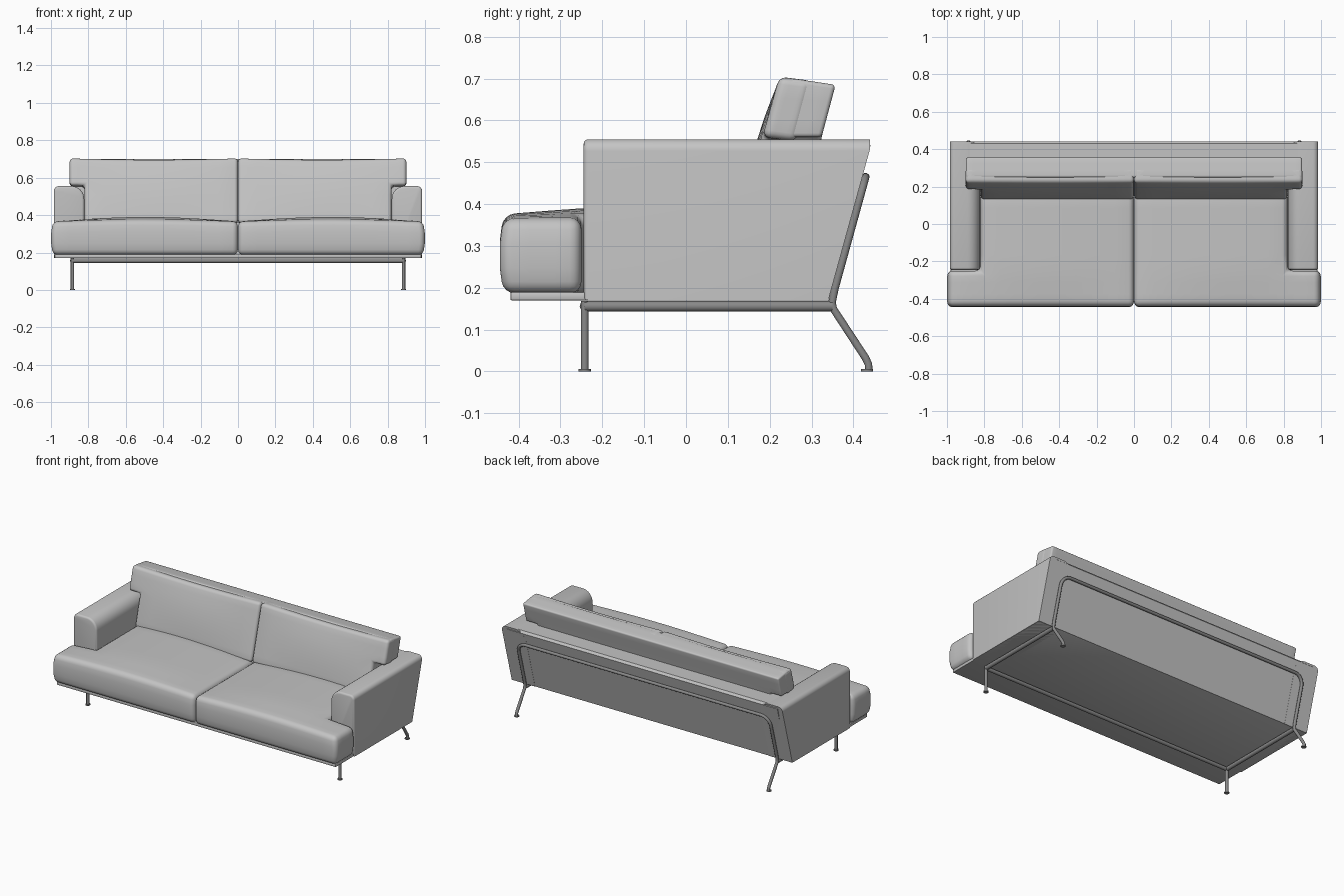
import bpy, bmesh
from math import sin, cos, pi, radians

cube = bpy.data.objects.get("Cube")
if cube:
    bpy.data.objects.remove(cube, do_unlink=True)


def material(name, value):
    m = bpy.data.materials.new(name)
    m.use_nodes = True
    col = (value, value, value, 1)
    m.diffuse_color = col
    m.node_tree.nodes["Principled BSDF"].inputs["Base Color"].default_value = col
    return m


FABRIC = material("light grey fabric", 0.55)
METAL = material("dark grey metal", 0.25)


def finish(bm, name, mat, bevel=0.0, segments=4, pick=lambda e: True):
    """Round the chosen sharp edges, then turn the bmesh into a smooth object."""
    bmesh.ops.recalc_face_normals(bm, faces=bm.faces)
    if bevel:
        sharp = [e for e in bm.edges if len(e.link_faces) == 2
                 and e.calc_face_angle() > radians(40) and pick(e)]
        bmesh.ops.bevel(bm, geom=sharp, offset=bevel, segments=segments,
                        profile=0.5, affect='EDGES', clamp_overlap=True)
    mesh = bpy.data.meshes.new(name)
    bm.to_mesh(mesh)
    bm.free()
    mesh.materials.append(mat)
    ob = bpy.data.objects.new(name, mesh)
    bpy.context.collection.objects.link(ob)
    bpy.ops.object.select_all(action='DESELECT')
    ob.select_set(True)
    bpy.context.view_layer.objects.active = ob
    bpy.ops.object.shade_smooth_by_angle(angle=radians(35))
    return ob


def loft(name, ring_a, ring_b, mat, **kw):
    """Closed solid between two matching outlines."""
    bm = bmesh.new()
    a = [bm.verts.new(p) for p in ring_a]
    b = [bm.verts.new(p) for p in ring_b]
    bm.faces.new(a)
    bm.faces.new(b)
    for i in range(len(a)):
        j = (i + 1) % len(a)
        bm.faces.new((a[i], a[j], b[j], b[i]))
    return finish(bm, name, mat, **kw)


def steps(start, *spans):
    """Grid positions: each span is (end, number of cells)."""
    out = [start]
    for end, n in spans:
        base = out[-1]
        out += [base + (end - base) * k / n for k in range(1, n + 1)]
    return out


def pillow(name, us, vs, keep, place, bevel, levels=3):
    """Upholstered slab over the kept cells of a grid; place maps u, v, w to a point."""
    bm = bmesh.new()
    verts = {}

    def vert(i, j, k):
        if (i, j, k) not in verts:
            verts[i, j, k] = bm.verts.new(place(us[i], vs[j], k / levels))
        return verts[i, j, k]

    cells = {(i, j) for i in range(len(us) - 1) for j in range(len(vs) - 1)
             if keep((us[i] + us[i + 1]) / 2, (vs[j] + vs[j + 1]) / 2)}
    for i, j in cells:
        corners = [(i, j), (i + 1, j), (i + 1, j + 1), (i, j + 1)]
        for k in (0, levels):
            bm.faces.new([vert(*c, k) for c in corners])
        for n, (di, dj) in enumerate([(0, -1), (1, 0), (0, 1), (-1, 0)]):
            if (i + di, j + dj) not in cells:
                p, q = corners[n], corners[(n + 1) % 4]
                for k in range(levels):
                    bm.faces.new((vert(*p, k), vert(*q, k),
                                  vert(*q, k + 1), vert(*p, k + 1)))
    return finish(bm, name, FABRIC, bevel)


def arc(cx, cz, rx, rz, a0, a1, n=8):
    return [(cx + rx * cos(radians(a0 + (a1 - a0) * k / n)),
             cz + rz * sin(radians(a0 + (a1 - a0) * k / n))) for k in range(n + 1)]


def slant(z):
    """Depth of the leaning rear face at a height."""
    return 0.34 + 0.276 * (z - 0.17)


# Base board under the cushions
def rect(z):
    return [(-.98, -.42, z), (.98, -.42, z), (.98, .335, z), (-.98, .335, z)]


loft("base_board", rect(0.17), rect(0.19), FABRIC, bevel=0.004, segments=2)

# Leaning back shell between the arms
shell = [(.24, .171), (slant(.171) - .001, .171), (slant(.54) - .001, .54),
         (.43, .554), (.26, .554)]
loft("back_shell", [(-.95, y, z) for y, z in shell],
     [(.95, y, z) for y, z in shell], FABRIC)

# Arms: rounded cross-section running back to the leaning face
section = ([(.985, .17)] + arc(.957, .527, .028, .028, 0, 90)
           + arc(.89, .485, .068, .07, 90, 180) + [(.822, .17)])
for side, s in (("left", 1), ("right", -1)):
    loft(side + "_arm", [(s * x, -.245, z) for x, z in section],
         [(s * x, min(slant(z), .44), z) for x, z in section], FABRIC,
         bevel=0.012, segments=3,
         pick=lambda e: all(v.co.y < -.2 for v in e.verts))

# Seat cushions, wrapping around the front of the arms
for side, s in (("left", 1), ("right", -1)):
    def place_seat(x, y, w, s=s):
        bulge = sin(pi * w)
        crown = sin(pi * min(x, .99) / .99) * (.4 + .6 * min(1, (y + .437) / .18))
        px = x + (.01 * bulge if x > .98 else 0)
        py = y - (.009 * bulge if y < -.43 else 0)
        return (s * px, py, .187 + w * (.179 + .024 * crown))

    pillow(side + "_seat_cushion", steps(.001, (.82, 8), (.99, 2)),
           steps(-.437, (-.25, 3), (.17, 5)),
           lambda x, y: x < .82 or y < -.25, place_seat, 0.028)


# Back cushions with ears resting on the arms
def front_y(z):
    return .135 + .27 * (z - .38)


def rear_y(z):
    return .323 + .23 * (z - .555)


def over_arm(x, z):
    return abs(x) < .82 or z > .56


for side, s in (("left", 1), ("right", -1)):
    def place_back(x, z, w, s=s):
        puff = .012 * sin(pi * x / .9) * sin(pi * (z - .36) / .345)
        dip = .007 * sin(pi * x / .9) * max(0, (z - .6) / .1)
        return (s * x, front_y(z) - puff * (1 - w) + .08 * w, z - dip - .01 * w)

    pillow(side + "_back_cushion", steps(.001, (.82, 8), (.9, 2)),
           steps(.36, (.56, 4), (.705, 3)), over_arm, place_back, 0.018)


def place_core(x, z, w):
    y0 = front_y(z) + .028
    top = max(0, (z - .56) / .145)
    return (x, y0 + (rear_y(z) - y0) * w, z - top * (.004 + .016 * w))


pillow("backrest_core", steps(-.898, (-.82, 2), (.82, 12), (.898, 2)),
       steps(.36, (.56, 4), (.705, 3)), over_arm, place_core, 0.01)


# Tubular steel frame
def tube(name, points, radius):
    cu = bpy.data.curves.new(name, 'CURVE')
    cu.dimensions = '3D'
    cu.bevel_depth = radius
    cu.bevel_resolution = 3
    cu.use_fill_caps = True
    sp = cu.splines.new('POLY')
    sp.points.add(len(points) - 1)
    for p, co in zip(sp.points, points):
        p.co = (*co, 1)
    sp.use_smooth = True
    cu.materials.append(METAL)
    ob = bpy.data.objects.new(name, cu)
    bpy.context.collection.objects.link(ob)


LX, LY, BZ = .885, -.242, .156
half = [(LX, .437, .0), (LX, .436, .018), (LX, .428, .034), (LX, .352, .15),
        (LX, .349, .165), (LX, slant(.2) + .008, .2)]
half += [(x, slant(z) + .008, z) for x, z in arc(LX - .06, .405, .06, .06, 0, 90)]
tube("rear_leg_loop", half + [(-x, y, z) for x, y, z in reversed(half)], .0095)
tube("front_rail", [(-LX, LY, BZ), (LX, LY, BZ)], .012)

for side, s in (("left", 1), ("right", -1)):
    tube(side + "_side_rail", [(s * LX, LY, BZ), (s * LX, .35, BZ)], .013)
    tube(side + "_front_leg", [(s * LX, LY, 0), (s * LX, LY, .168)], .0095)
    for end, y in (("front", LY), ("rear", .433)):
        bm = bmesh.new()
        bmesh.ops.create_cone(bm, cap_ends=True, segments=20, radius1=.0145,
                              radius2=.0145, depth=.006)
        bmesh.ops.translate(bm, verts=bm.verts, vec=(s * LX, y, .003))
        finish(bm, f"{side}_{end}_foot", METAL)
